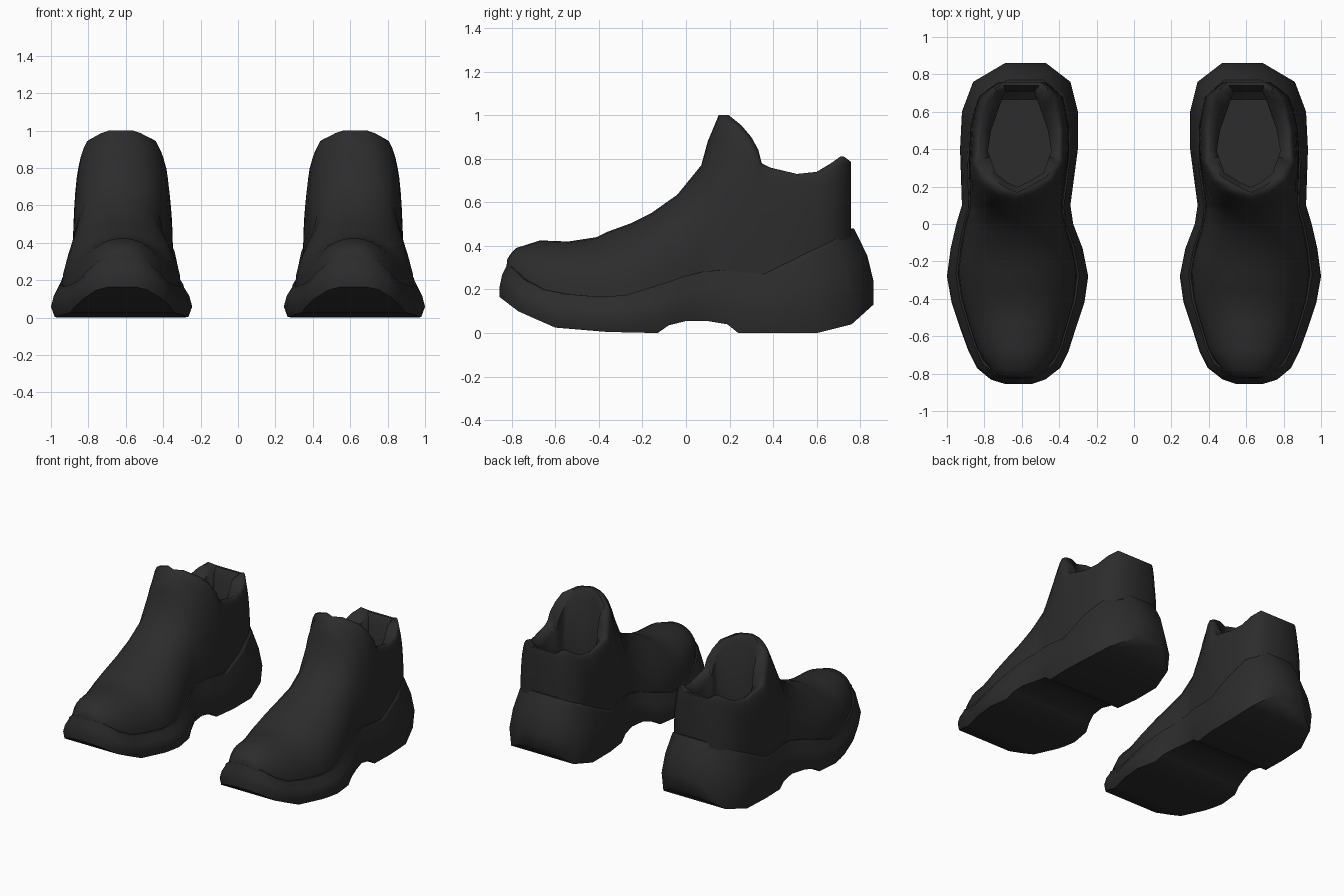
import bpy, bmesh, math

if "Cube" in bpy.data.objects:
    bpy.data.objects.remove(bpy.data.objects["Cube"])

mat = bpy.data.materials.new("black rubber")
mat.diffuse_color = (0.025, 0.025, 0.025, 1)
mat.use_nodes = True
mat.node_tree.nodes["Principled BSDF"].inputs["Base Color"].default_value = mat.diffuse_color


def interp(keys, y, col=1):
    """Linear lookup in a table of (y, value, ...) rows."""
    if y <= keys[0][0]:
        return keys[0][col]
    for a, b in zip(keys, keys[1:]):
        if y <= b[0]:
            return a[col] + (b[col] - a[col]) * (y - a[0]) / (b[0] - a[0])
    return keys[-1][col]


# Sole plan: y, inner x, outer x
PLAN = [(-.855, .545, .69), (-.832, .475, .765), (-.77, .395, .84), (-.68, .35, .885),
        (-.57, .315, .925), (-.42, .265, .975), (-.28, .245, 1.0), (-.13, .275, .98),
        (0, .325, .95), (.1, .34, .92), (.4, .30, .93), (.6, .30, .92), (.76, .34, .86),
        (.86, .47, .69)]
# Heights along the shoe: sole underside, sole top edge, upper ridge and collar
UNDER = [(-.855, .165), (-.77, .10), (-.68, .06), (-.6, .025), (-.36, .005), (-.13, 0),
         (-.08, .035), (0, .055), (.1, .055), (.19, .04), (.24, 0), (.6, 0),
         (.76, .04), (.86, .13)]
EDGE = [(-.85, .32), (-.78, .25), (-.68, .2), (-.5, .165), (-.3, .17), (-.1, .23),
        (.05, .28), (.2, .29), (.42, .265), (.86, .48)]
RIDGE = [(-.822, .335), (-.808, .36), (-.78, .39), (-.67, .425), (-.54, .42), (-.41, .44),
         (-.36, .465), (-.25, .505), (-.16, .55), (-.04, .635), (.07, .77), (.10, .88),
         (.15, 1.0), (.18, 1.0), (.24, .955), (.29, .9), (.325, .84), (.34, .78),
         (.38, .76), (.51, .73), (.61, .74), (.68, .78), (.725, .81), (.758, .785)]
# Half width of the ankle opening
OPENING = [(.15, 0), (.18, .065), (.24, .165), (.29, .195), (.34, .225), (.51, .22),
           (.61, .20), (.68, .175), (.725, .14), (.758, .10)]


def half(y):
    return (interp(PLAN, y, 2) - interp(PLAN, y, 1)) / 2


def mid(y):
    return (interp(PLAN, y, 2) + interp(PLAN, y, 1)) / 2


def finish(bm, name):
    bmesh.ops.remove_doubles(bm, verts=bm.verts, dist=0.0005)
    bmesh.ops.recalc_face_normals(bm, faces=bm.faces)
    mesh = bpy.data.meshes.new(name)
    bm.to_mesh(mesh)
    bm.free()
    mesh.materials.append(mat)
    ob = bpy.data.objects.new(name, mesh)
    bpy.context.collection.objects.link(ob)
    bpy.context.view_layer.objects.active = ob
    ob.select_set(True)
    bpy.ops.object.shade_smooth_by_angle(angle=math.radians(52))
    ob.select_set(False)


def bridge(bm, a, b):
    for i in range(len(a)):
        j = (i + 1) % len(a)
        bm.faces.new((a[i], a[j], b[j], b[i]))


def strip_fill(bm, ring):
    """Close a ring whose first half mirrors its second half."""
    n = len(ring)
    for i in range(n // 2 - 1):
        bm.faces.new((ring[i], ring[i + 1], ring[n - 2 - i], ring[n - 1 - i]))


def build_sole(s, name):
    bm = bmesh.new()
    ys = sorted({k[0] for k in PLAN} | {k[0] for k in UNDER} | {.2, .3})
    # (inset, fraction of sole height, drop)
    levels = [(.02, 0, 0), (0, .32, 0), (.015, .65, 0), (.043, 1, -.015),
              (.047, 1, 0), (.058, 1, 0), (.066, 1, -.02)]
    rings = []
    for inset, f, drop in levels:
        sides = ([], [])
        for y in ys:
            low, top = interp(UNDER, y), interp(EDGE, y)
            k = 1 - inset / .375
            yy = y * (1 - inset * (1.9 if y > 0 else .7) / .86) if f else y
            for side, d in zip(sides, (1, -1)):
                side.append(bm.verts.new((s * (mid(y) + d * half(y) * k), yy,
                                          low + f * (top - low) + drop)))
        rings.append(sides[0] + sides[1][::-1])
    for a, b in zip(rings, rings[1:]):
        bridge(bm, a, b)
    strip_fill(bm, rings[0])
    strip_fill(bm, rings[-1])
    finish(bm, name)


def build_upper(s, name):
    bm = bmesh.new()
    M = 9
    ys = [k[0] for k in RIDGE]
    sections = []
    for y in ys:
        yo = y * (1.1 if y > 0 else 1.035)
        wb, zb = half(yo) * .85, interp(EDGE, yo) - .025
        wc, zt = interp(OPENING, y), interp(RIDGE, y)
        c = mid(y)
        quarter = []
        for i in range(M):
            a = math.pi / 2 * i / (M - 1)
            ca, sa = max(math.cos(a), 0) ** .95, math.sin(a) ** .95
            quarter.append((wc + (wb - wc) * ca, zb + (zt - zb) * sa))
        sec = [bm.verts.new((s * (c + x), y, z)) for x, z in quarter]
        sec += [bm.verts.new((s * (c - x), y, z)) for x, z in quarter[::-1]]
        sections.append(sec)
    # Skin between sections, leaving the ankle open
    for a, b in zip(sections, sections[1:]):
        for i in range(2 * M):
            if i != M - 1:
                j = (i + 1) % (2 * M)
                bm.faces.new((a[i], a[j], b[j], b[i]))
    strip_fill(bm, sections[0])
    strip_fill(bm, sections[-1])
    # Collar lip, then a six-sided foot hole with a flat floor
    op = [sec for y, sec in zip(ys, sections) if y >= .15]
    loop = [q[M - 1] for q in op] + [q[M] for q in op[:0:-1]]
    prev = loop
    cx = s * .612
    for k, drop, floor in ((.94, 0, 0), (.84, .05, 0), (.84, 0, .42)):
        ring = []
        for v in loop:
            x, y = (v.co.x - cx) * k, .45 + (v.co.y - .45) * k
            if k < .9:
                hw = .18 - .35 * abs(y - .42)
                x = max(-hw, min(hw, x))
            ring.append(bm.verts.new((cx + x, y, floor or v.co.z - drop)))
        bridge(bm, prev, ring)
        prev = ring
    bm.faces.new(prev)
    finish(bm, name)


for s, side in ((1, "right"), (-1, "left")):
    build_sole(s, side + "_sole")
    build_upper(s, side + "_upper")
